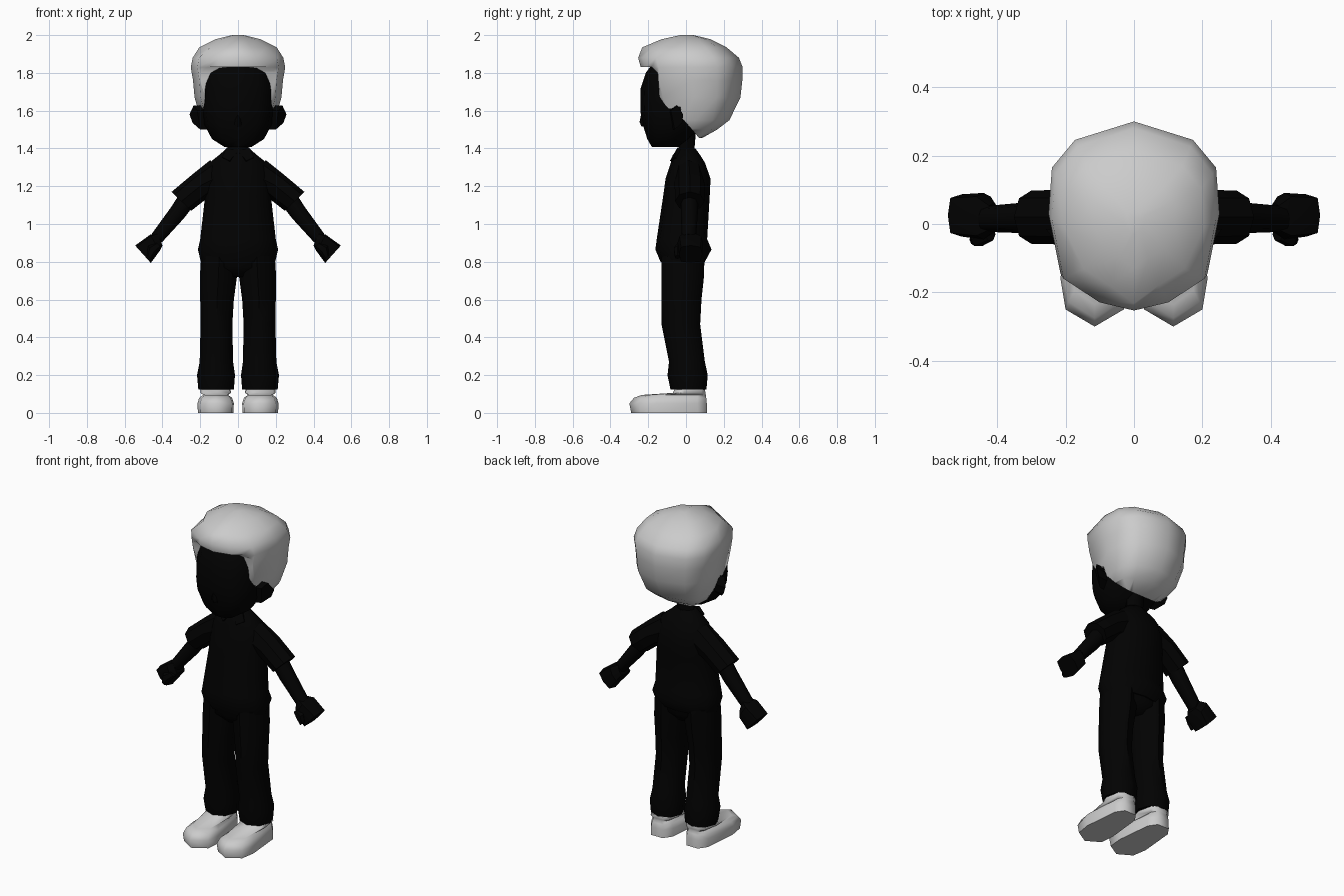
import bpy, bmesh, math
from mathutils import Vector

if "Cube" in bpy.data.objects:
    bpy.data.objects.remove(bpy.data.objects["Cube"])


def material(name, v):
    m = bpy.data.materials.new(name)
    m.diffuse_color = (v, v, v, 1)
    m.use_nodes = True
    m.node_tree.nodes["Principled BSDF"].inputs["Base Color"].default_value = m.diffuse_color
    return m


BLACK = material("black", 0.0005)
GREY = material("light_grey", 0.6)


def spow(v, e):
    return math.copysign(abs(v) ** e, v)


def ring(x0, x1, y0, y1, z, n=12, e=1.0):
    """Horizontal rounded ring between the given limits; lower e is boxier."""
    cx, cy, rx, ry = (x0 + x1) / 2, (y0 + y1) / 2, (x1 - x0) / 2, (y1 - y0) / 2
    angles = [2 * math.pi * i / n - math.pi / 2 for i in range(n)]
    return [Vector((cx + rx * spow(round(math.cos(a), 6), e),
                    cy + ry * spow(round(math.sin(a), 6), e), z)) for a in angles]


def limb_ring(x, z, half, y, depth, tilt, n=8, e=0.9):
    """Ring across an arm: half thickness in the xz plane, depth along y."""
    u = Vector((math.cos(tilt), 0, math.sin(tilt)))
    out = []
    for i in range(n):
        a = 2 * math.pi * i / n
        out.append(Vector((x, y, z)) + u * half * spow(round(math.cos(a), 6), e)
                   + Vector((0, depth * spow(round(math.sin(a), 6), e), 0)))
    return out


def smooth(ob, angle):
    bpy.ops.object.select_all(action='DESELECT')
    ob.select_set(True)
    bpy.context.view_layer.objects.active = ob
    bpy.ops.object.shade_smooth_by_angle(angle=math.radians(angle))


def loft(name, rings, mat, mirror=False, angle=50):
    """Skin a closed surface over a list of equal-sized rings."""
    bm = bmesh.new()
    rows = [[bm.verts.new(p) for p in r] for r in rings]
    n = len(rows[0])
    for a, b in zip(rows, rows[1:]):
        for i in range(n):
            j = (i + 1) % n
            bm.faces.new((a[i], a[j], b[j], b[i]))
    bm.faces.new(rows[0][::-1])
    bm.faces.new(rows[-1])
    bmesh.ops.recalc_face_normals(bm, faces=bm.faces[:])
    me = bpy.data.meshes.new(name)
    bm.to_mesh(me)
    bm.free()
    me.materials.append(mat)
    ob = bpy.data.objects.new(name, me)
    bpy.context.collection.objects.link(ob)
    smooth(ob, angle)
    if mirror:
        mod = ob.modifiers.new("mirror", 'MIRROR')
        mod.use_mirror_merge = False
    return ob


def body(rows, **kw):
    """Centred rings from (z, half width, front y, back y)."""
    return [ring(-w, w, f, b, z, **kw) for z, w, f, b in rows]


def hair_ring(z, w, f, b):
    """Ring that is broad at the back; front corners round off near the crown."""
    c = 0.84 if z > 1.9 else 1
    half = [(.42 * c, -.91 * c), (.86 * c, -.65 * c), (1, 0), (.96, .5), (.69, .8)]
    plan = [(0, -1)] + half + [(0, 1)] + [(-x, y) for x, y in half[::-1]]
    return [Vector((x * w, (f + b) / 2 + y * (b - f) / 2, z)) for x, y in plan]


# Hair: cap with an opening for face, ears and nape
hair = loft("hair", [hair_ring(*r) for r in (
    (1.455, .10, .0, .085), (1.50, .165, -.10, .165), (1.55, .195, -.13, .23),
    (1.67, .23, -.21, .288), (1.76, .238, -.237, .298), (1.83, .25, -.24, .30),
    (1.88, .24, -.253, .28), (1.935, .205, -.232, .215), (1.978, .12, -.13, .13),
    (2.0, .03, -.03, .04))], GREY)
opening = [(-.5, 1.83), (-.18, 1.83), (-.15, 1.80), (-.14, 1.66), (-.09, 1.61),
           (-.03, 1.62), (-.02, 1.56), (.07, 1.455), (.07, 1.3), (-.5, 1.3)]
cutter = loft("hair_cutter", [[Vector((x, y, z)) for y, z in opening] for x in (-.5, .5)], GREY)
cut = hair.modifiers.new("opening", 'BOOLEAN')
cut.operation = 'DIFFERENCE'
cut.solver = 'EXACT'
cut.object = cutter
bpy.context.view_layer.objects.active = hair
bpy.ops.object.modifier_apply(modifier="opening")
bpy.data.objects.remove(cutter)
smooth(hair, 50)

# Head and nose
loft("head", body([
    (1.407, .07, -.18, -.04), (1.45, .138, -.205, .02), (1.53, .18, -.23, .09),
    (1.60, .19, -.242, .14), (1.72, .192, -.24, .18), (1.80, .18, -.213, .18),
    (1.86, .15, -.17, .15)], e=0.77), BLACK)
loft("nose", [ring(-.02, .02, -.235, -.2, 1.515, n=6), ring(-.02, .02, -.246, -.2, 1.54, n=6),
              ring(-.01, .01, -.238, -.2, 1.58, n=6)], BLACK)

# Ears: flat flaps flaring outward
flap = [(-.08, 1.60, .215), (-.045, 1.628, .235), (-.015, 1.58, .257),
        (-.02, 1.535, .24), (-.06, 1.50, .20)]
loft("ear", [[Vector((.16, y - .01, z)) for y, z, x in flap],
             [Vector((x, y, z)) for y, z, x in flap]], BLACK, mirror=True, angle=30)

# Neck, shirt and collar
loft("neck", body([(1.33, .065, -.05, .06), (1.40, .055, -.04, .045),
                   (1.52, .055, -.04, .055)], n=8), BLACK)
loft("shirt", body([
    (.80, .197, -.135, .10), (.865, .212, -.162, .135), (.92, .20, -.155, .112),
    (1.14, .175, -.122, .125), (1.24, .17, -.108, .13), (1.325, .15, -.08, .10),
    (1.365, .10, -.07, .075), (1.40, .06, -.042, .05)], e=0.95), BLACK)
loft("collar", [
    [Vector(p) for p in ((0, -.055, 1.385), (.06, -.045, 1.405), (.085, -.06, 1.355), (.045, -.085, 1.335))],
    [Vector(p) for p in ((0, -.04, 1.38), (.055, -.03, 1.40), (.08, -.045, 1.345), (.04, -.065, 1.325))]],
    BLACK, mirror=True)

# Sleeves, forearms, fists and thumbs
loft("sleeve", [limb_ring(.085, 1.26, .10, .015, .075, .9, e=1),
                limb_ring(.195, 1.205, .074, .02, .08, .85, e=1),
                limb_ring(.30, 1.12, .072, .02, .078, .78, e=1)], BLACK, mirror=True, angle=40)
loft("forearm", [limb_ring(.25, 1.16, .05, .018, .045, .7),
                 limb_ring(.32, 1.06, .045, .018, .045, .7),
                 limb_ring(.43, .925, .035, .015, .038, .7)], BLACK, mirror=True)
loft("fist", [limb_ring(.413, .92, .036, .018, .042, 1.2, e=.5),
              limb_ring(.44, .90, .05, .023, .068, 1.05, e=.5),
              limb_ring(.503, .84, .062, .025, .062, .84, e=.55)], BLACK, mirror=True, angle=35)
loft("thumb", [limb_ring(.42, .89, .02, -.03, .02, .7, n=6),
               limb_ring(.455, .865, .028, -.045, .022, .7, n=6),
               limb_ring(.47, .825, .015, -.045, .015, .7, n=6)], BLACK, mirror=True)

# Trousers: hips and legs
loft("hips", body([(.72, .06, -.08, .05), (.77, .18, -.128, .09),
                   (.86, .19, -.135, .10)]), BLACK)
loft("leg", [ring(x0, x1, y0, y1, z, n=8) for z, x0, x1, y0, y1 in (
    (.123, .022, .21, -.082, .108), (.20, .016, .217, -.098, .115),
    (.27, .026, .203, -.09, .10), (.47, .03, .198, -.13, .075),
    (.60, .022, .20, -.13, .082), (.72, .006, .202, -.13, .095),
    (.83, .004, .195, -.13, .098))], BLACK, mirror=True)

# Shoes: sole outline repeated at several heights
sole = [(.115, -.30), (.20, -.25), (.215, -.16), (.195, .06), (.16, .11),
        (.08, .11), (.045, .06), (.022, -.16), (.03, -.25)]
shoe = []
for z, s, yf, yb in ((0, .97, -.29, .112), (.05, 1, -.30, .11), (.08, .9, -.275, .107),
                     (.095, .68, -.235, .105), (.106, .84, -.07, .103), (.124, .82, -.06, .10)):
    shoe.append([Vector((.118 + (x - .118) * s, yf + (y + .30) / .41 * (yb - yf), z))
                 for x, y in sole])
loft("shoe", shoe, GREY, mirror=True, angle=75)
